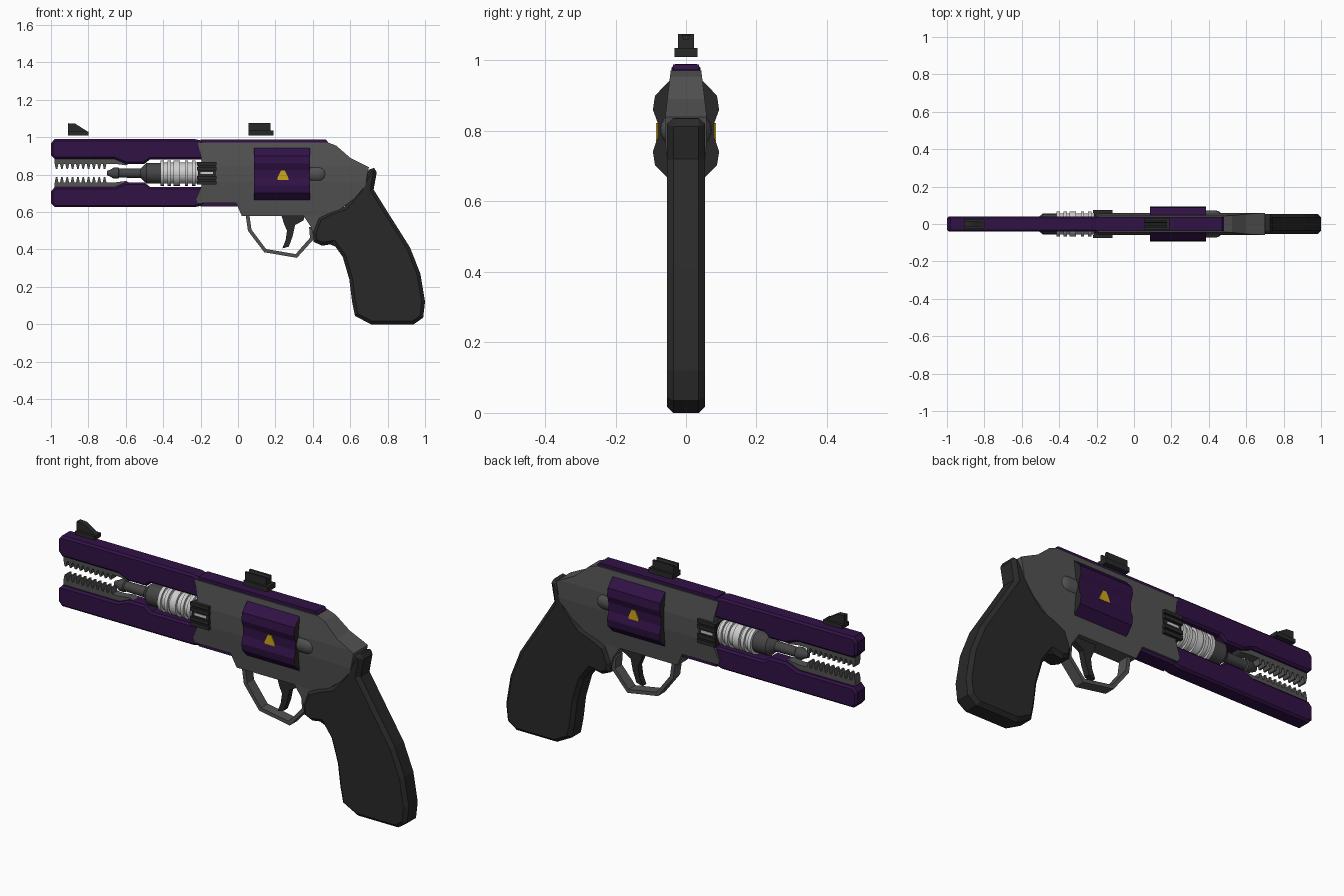
import bpy, bmesh, math
from mathutils import Vector

if "Cube" in bpy.data.objects:
    bpy.data.objects.remove(bpy.data.objects["Cube"])

AXIS = 0.808  # height of the barrel axis


def mat(name, r, g, b):
    m = bpy.data.materials.new(name)
    m.diffuse_color = (r, g, b, 1)
    m.use_nodes = True
    m.node_tree.nodes["Principled BSDF"].inputs["Base Color"].default_value = m.diffuse_color
    return m


PURPLE = mat("deep purple", 0.03, 0.006, 0.06)
GREY = mat("frame grey", 0.085, 0.085, 0.085)
DARK = mat("grip black", 0.022, 0.022, 0.022)
TUBE = mat("tube grey", 0.06, 0.06, 0.062)
LIGHT = mat("light metal", 0.62, 0.62, 0.62)
YELLOW = mat("yellow mark", 0.6, 0.38, 0.01)


def finish(name, bm, *mats):
    bmesh.ops.recalc_face_normals(bm, faces=bm.faces)
    me = bpy.data.meshes.new(name)
    bm.to_mesh(me)
    bm.free()
    ob = bpy.data.objects.new(name, me)
    bpy.context.collection.objects.link(ob)
    for m in mats:
        me.materials.append(m)
    return ob


def prism_bm(pts, a, b, axis="y"):
    """Extrude an (x, z) outline along y, or a (y, z) outline along x."""
    bm = bmesh.new()
    co = (lambda p, t: (p[0], t, p[1])) if axis == "y" else (lambda p, t: (t, p[0], p[1]))
    lo = [bm.verts.new(co(p, a)) for p in pts]
    hi = [bm.verts.new(co(p, b)) for p in pts]
    bm.faces.new(lo)
    bm.faces.new(hi)
    for i in range(len(pts)):
        j = (i + 1) % len(pts)
        bm.faces.new((lo[i], lo[j], hi[j], hi[i]))
    return bm


def prism(name, pts, a, b, m, axis="y", bevel=0):
    ob = finish(name, prism_bm(pts, a, b, axis), m)
    if bevel:
        mod = ob.modifiers.new("chamfer", "BEVEL")
        mod.width, mod.segments = bevel, 1
        mod.limit_method, mod.angle_limit = "ANGLE", math.radians(62)
    return ob


def box(name, x0, x1, y0, y1, z0, z1, m):
    return prism(name, [(x0, z0), (x1, z0), (x1, z1), (x0, z1)], y0, y1, m)


def lathe(name, prof, m, n=24, z=AXIS, y=0):
    """Revolve (x, radius) points around the barrel axis."""
    bm = bmesh.new()
    rings = [[bm.verts.new((x, y + r * math.cos(math.tau * k / n), z + r * math.sin(math.tau * k / n)))
              for k in range(n)] for x, r in prof]
    for p, q in zip(rings, rings[1:]):
        for k in range(n):
            bm.faces.new((p[k], p[(k + 1) % n], q[(k + 1) % n], q[k]))
    bm.faces.new(rings[0])
    bm.faces.new(rings[-1])
    ob = finish(name, bm, m)
    bpy.ops.object.select_all(action="DESELECT")
    ob.select_set(True)
    bpy.context.view_layer.objects.active = ob
    bpy.ops.object.shade_smooth_by_angle(angle=math.radians(35))
    return ob


def flip(pts):
    return [(x, 2 * AXIS - z) for x, z in pts]


# Split barrel shroud: upper half, mirrored to the lower half
shroud = [(-1, 0.905), (-0.98, 0.883), (-0.66, 0.883), (-0.6, 0.858), (-0.5, 0.858), (-0.47, 0.882),
          (-0.18, 0.882), (-0.18, 0.978), (-0.23, 0.99), (-0.98, 0.99), (-1, 0.968)]
prism("upper_shroud", shroud, -0.041, 0.041, PURPLE, bevel=0.01)
prism("lower_shroud", flip(shroud), -0.041, 0.041, PURPLE, bevel=0.01)

# Toothed rails lining the muzzle slot
rail = [(-0.56, 0.87), (-0.64, 0.89), (-0.98, 0.89)]
for i in range(10):
    x = -0.98 + i * 0.0285
    rail += [(x, 0.858), (x + 0.006, 0.83), (x + 0.014, 0.83), (x + 0.02, 0.858)]
rail += [(-0.66, 0.858), (-0.6, 0.85)]
prism("upper_toothed_rail", rail, -0.022, 0.022, GREY)
prism("lower_toothed_rail", flip(rail), -0.022, 0.022, GREY)

# Inner emitter: stepped tube, light core and cooling rings
lathe("emitter_tube", [(-0.7, 0.012), (-0.68, 0.02), (-0.665, 0.03), (-0.64, 0.03), (-0.635, 0.024),
                       (-0.52, 0.026), (-0.49, 0.055), (-0.415, 0.055), (-0.41, 0.045), (-0.2, 0.045)], TUBE)
lathe("emitter_core", [(-0.41, 0.056), (-0.2, 0.056)], LIGHT)
for i, x in enumerate((-0.405, -0.367, -0.328, -0.275, -0.237)):
    w = 0.018 if i == 2 else 0.009
    lathe(f"cooling_ring_{i + 1}", [(x - w, 0.068), (x + w, 0.068)], LIGHT)

# Vent block behind the rings, with ribs and a light slot on each side
box("vent_block", -0.215, -0.118, -0.066, 0.066, 0.75, 0.866, DARK)
for s, side in ((-1, "front"), (1, "back")):
    for i, z in enumerate((0.757, 0.784, 0.832, 0.859)):
        y0, y1 = sorted((s * 0.06, s * 0.076))
        box(f"vent_rib_{side}_{i + 1}", -0.22, -0.115, y0, y1, z - 0.009, z + 0.009, DARK)
    y0, y1 = sorted((s * 0.064, s * 0.069))
    box(f"vent_light_{side}", -0.2, -0.135, y0, y1, 0.802, 0.814, LIGHT)

# Frame: side outline whose thickness swells toward the barrel axis
outline = [(-0.215, 0.972), (0.48, 0.972), (0.525, 0.955), (0.60, 0.89), (0.70, 0.84), (0.68, 0.74),
           (0.62, 0.67), (0.5, 0.58), (0.44, 0.47), (0.405, 0.46), (0.39, 0.52), (0.35, 0.58),
           (0.02, 0.58), (-0.01, 0.648), (-0.215, 0.648), (-0.225, 0.67), (-0.195, 0.74), (-0.195, 0.88)]
widths = [(0.4, 0.036), (0.58, 0.04), (0.7, 0.052), (0.76, 0.058), (0.85, 0.058), (0.9, 0.052), (1.0, 0.04)]


def half_width(z):
    for (z0, w0), (z1, w1) in zip(widths, widths[1:]):
        if z <= z1:
            return w0 + (w1 - w0) * (z - z0) / (z1 - z0)
    return widths[-1][1]


bm = prism_bm(outline, -1, 1)
for z, _ in widths[1:-1]:
    bmesh.ops.bisect_plane(bm, geom=bm.verts[:] + bm.edges[:] + bm.faces[:],
                           plane_co=(0, 0, z), plane_no=(0, 0, 1))
for v in bm.verts:
    v.co.y *= half_width(v.co.z)
finish("frame", bm, GREY)

# Purple strips along the top and under the front of the frame
prism("top_strip", [(-0.2, 0.96), (0.48, 0.96), (0.48, 0.975), (0.47, 0.988), (-0.2, 0.988)],
      -0.037, 0.037, PURPLE)
box("under_strip", -0.2, 0.0, -0.037, 0.037, 0.63, 0.66, PURPLE)

# Fluted drum: purple sides, dark ends
half = [(0.045, 0.945), (0.088, 0.9), (0.094, 0.86), (0.081, 0.825), (0.081, 0.78),
        (0.094, 0.742), (0.088, 0.703), (0.045, 0.66)]
bm = prism_bm(half + [(-y, z) for y, z in reversed(half)], 0.085, 0.385, "x")
bm.normal_update()
for f in bm.faces:
    f.material_index = 1 if abs(f.normal.x) > 0.9 else 0
finish("drum", bm, PURPLE, DARK)

# Rounded hub behind the drum and a yellow mark on each side
lathe("drum_hub", [(0.37, 0.06)] + [(0.43 + 0.06 * math.sin(a), max(0.06 * math.cos(a), 0.002))
                                    for a in [math.pi / 2 * k / 6 for k in range(7)]], GREY, z=0.803)
bpy.data.objects["drum_hub"].scale.y = 1.22
mark = [(0.21, 0.772), (0.27, 0.772), (0.268, 0.785), (0.25, 0.823), (0.23, 0.823), (0.212, 0.785)]
prism("mark_front", mark, -0.085, -0.08, YELLOW)
prism("mark_back", mark, 0.08, 0.085, YELLOW)

# Grip
grip = [(0.71, 0.842), (0.745, 0.83), (0.725, 0.72), (0.80, 0.60), (0.92, 0.41), (0.975, 0.27), (1.0, 0.12),
        (0.99, 0.035), (0.94, 0.0), (0.71, 0.0), (0.625, 0.045), (0.61, 0.12), (0.595, 0.24), (0.56, 0.36),
        (0.51, 0.43), (0.45, 0.42), (0.405, 0.44), (0.40, 0.49), (0.43, 0.57), (0.49, 0.60),
        (0.57, 0.63), (0.64, 0.71), (0.685, 0.80)]
prism("grip", grip, -0.054, 0.054, DARK, bevel=0.018)

# Trigger guard as an open band, and trigger
outer = [(0.04, 0.59), (0.053, 0.50), (0.14, 0.385), (0.315, 0.355), (0.405, 0.455), (0.40, 0.52)]
inner = [(0.38, 0.52), (0.385, 0.462), (0.308, 0.375), (0.15, 0.402), (0.072, 0.506), (0.06, 0.59)]
prism("trigger_guard", outer + inner, -0.028, 0.028, GREY)
prism("trigger", [(0.23, 0.59), (0.36, 0.59), (0.35, 0.555), (0.305, 0.53), (0.292, 0.47), (0.272, 0.415),
                  (0.237, 0.405), (0.255, 0.45), (0.262, 0.5), (0.245, 0.54)], -0.016, 0.016, DARK)

# Sights, floating just above the top
box("front_sight_base", -0.91, -0.80, -0.027, 0.027, 1.01, 1.03, DARK)
prism("front_sight_blade", [(-0.91, 1.028), (-0.80, 1.028), (-0.87, 1.072), (-0.91, 1.075)], -0.014, 0.014, DARK)
box("rear_sight_base", 0.055, 0.19, -0.033, 0.033, 1.01, 1.036, DARK)
prism("rear_sight_notch", [(-0.022, 1.034), (0.022, 1.034), (0.022, 1.075), (0.012, 1.075), (0.006, 1.06),
                           (-0.006, 1.06), (-0.012, 1.075), (-0.022, 1.075)], 0.055, 0.175, DARK, "x")
